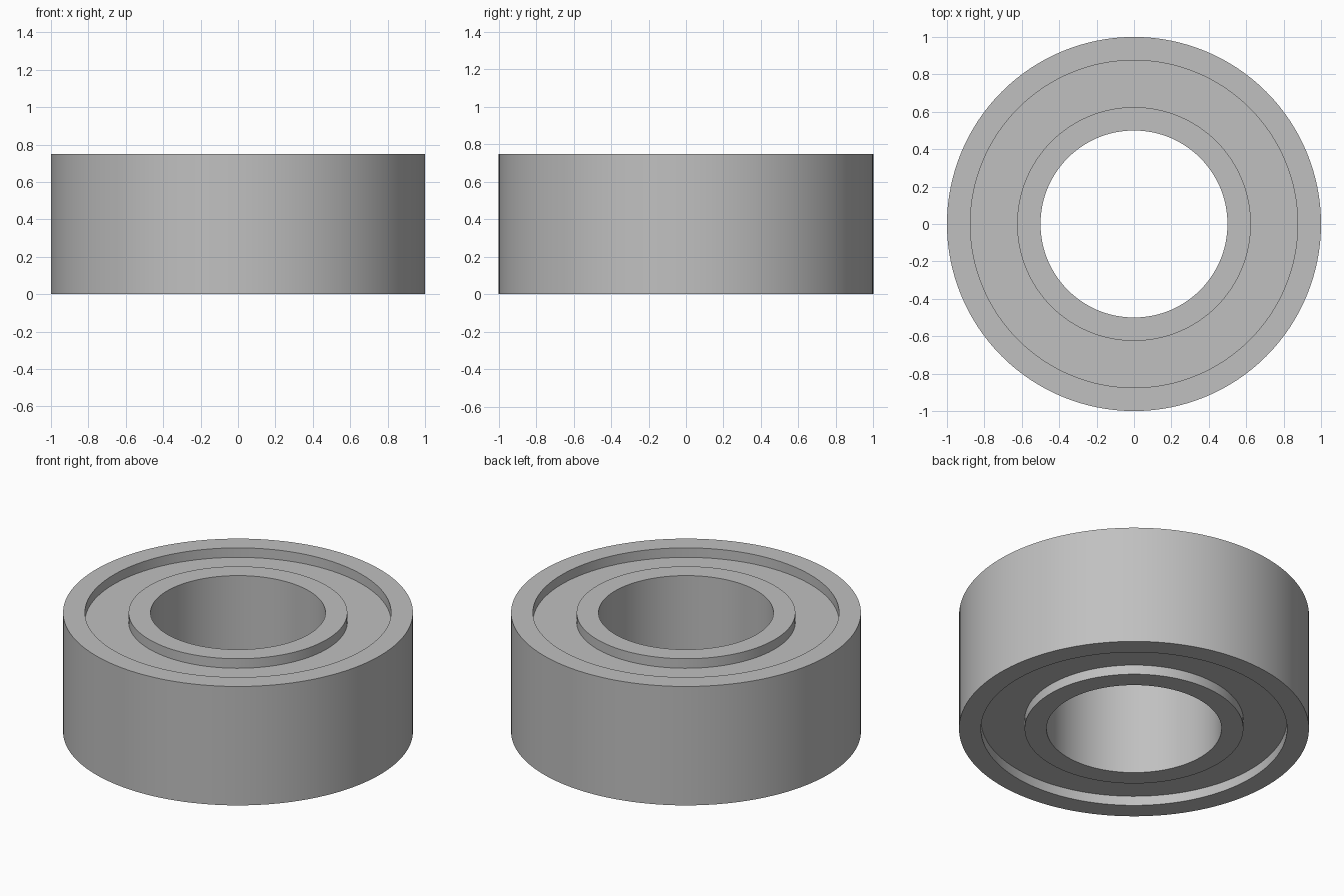
import bpy
import bmesh
import math

cube = bpy.data.objects.get("Cube")
if cube:
    bpy.data.objects.remove(cube, do_unlink=True)

HEIGHT = 0.75
RECESS = 0.06
SEGMENTS = 128

steel = bpy.data.materials.new("grey steel")
steel.use_nodes = True
grey = (0.53, 0.53, 0.53, 1)
steel.diffuse_color = grey
steel.node_tree.nodes["Principled BSDF"].inputs["Base Color"].default_value = grey


def ring(name, inner, outer, bottom, top):
    """Spin a rectangular section around z into a closed ring."""
    bm = bmesh.new()
    section = [(inner, bottom), (outer, bottom), (outer, top), (inner, top)]
    verts = [bm.verts.new((r, 0, z)) for r, z in section]
    edges = [bm.edges.new((verts[i], verts[i - 1])) for i in range(len(verts))]
    bmesh.ops.spin(bm, geom=verts + edges, cent=(0, 0, 0), axis=(0, 0, 1),
                   angle=math.tau, steps=SEGMENTS, use_merge=True)
    bmesh.ops.remove_doubles(bm, verts=bm.verts, dist=0.0001)
    bmesh.ops.recalc_face_normals(bm, faces=bm.faces)
    mesh = bpy.data.meshes.new(name)
    bm.to_mesh(mesh)
    bm.free()
    mesh.materials.append(steel)
    obj = bpy.data.objects.new(name, mesh)
    bpy.context.collection.objects.link(obj)
    bpy.ops.object.select_all(action="DESELECT")
    obj.select_set(True)
    bpy.context.view_layer.objects.active = obj
    bpy.ops.object.shade_smooth_by_angle(angle=math.radians(30))
    return obj


# Two full-height races with a recessed shield filling the gap
ring("outer_race", 0.875, 1, 0, HEIGHT)
ring("inner_race", 0.5, 0.625, 0, HEIGHT)
ring("shield", 0.625, 0.875, RECESS, HEIGHT - RECESS)
